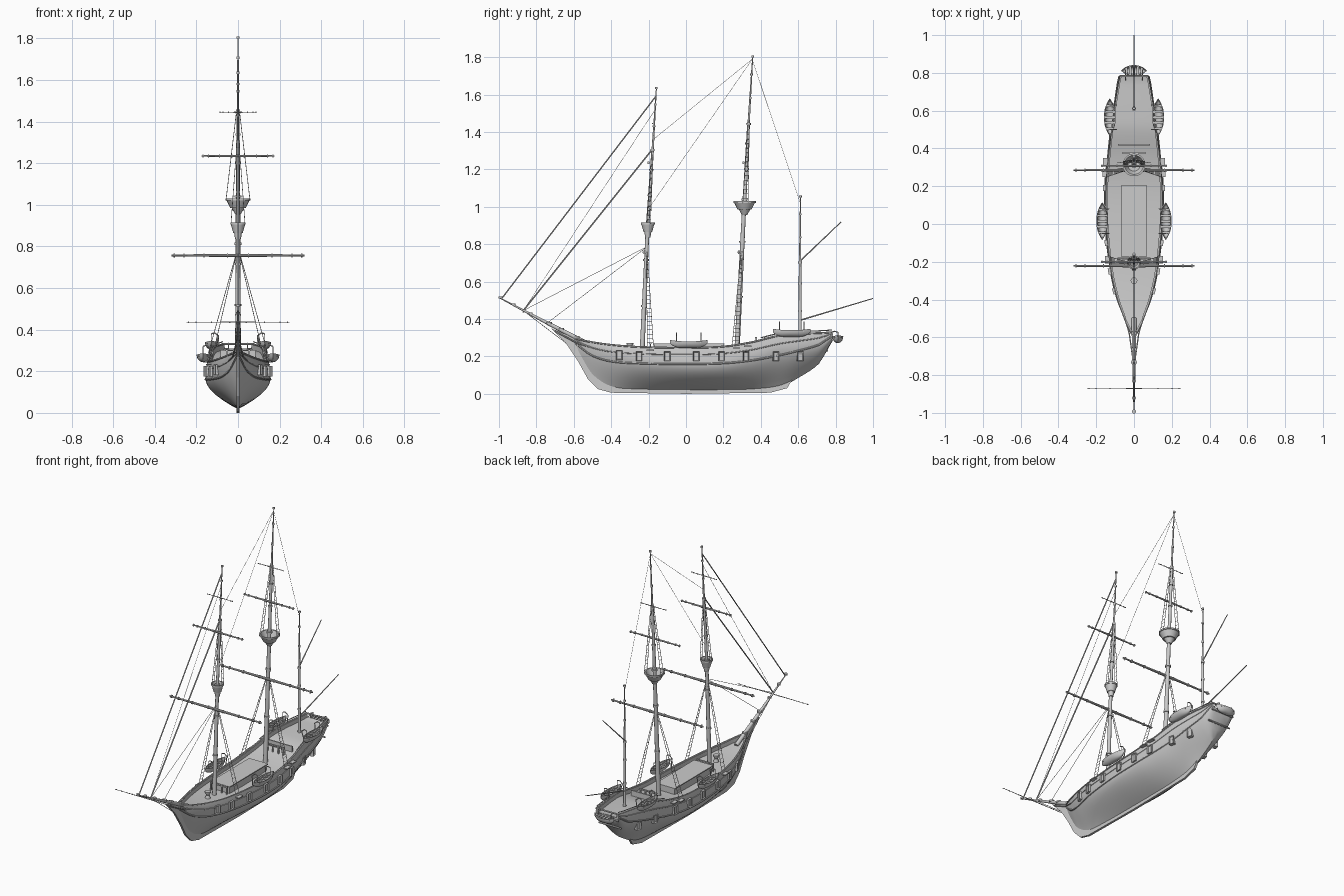
import bpy, bmesh, math
from mathutils import Vector as V, Matrix as M

if "Cube" in bpy.data.objects:
    bpy.data.objects.remove(bpy.data.objects["Cube"])


def finish(bm, name, smooth=True):
    bmesh.ops.recalc_face_normals(bm, faces=bm.faces)
    me = bpy.data.meshes.new(name)
    bm.to_mesh(me)
    bm.free()
    ob = bpy.data.objects.new(name, me)
    bpy.context.collection.objects.link(ob)
    if smooth:
        bpy.ops.object.select_all(action='DESELECT')
        ob.select_set(True)
        bpy.context.view_layer.objects.active = ob
        bpy.ops.object.shade_smooth_by_angle(angle=math.radians(35))
    return ob


def tube(bm, p, q, r1, r2=None, n=8):
    p, q = V(p), V(q)
    rot = (q - p).to_track_quat('Z', 'Y').to_matrix().to_4x4()
    bmesh.ops.create_cone(bm, cap_ends=True, segments=n, radius1=r1, radius2=r1 if r2 is None else r2,
                          depth=(q - p).length, matrix=M.Translation((p + q) / 2) @ rot)


def box(bm, c, s):
    return bmesh.ops.create_cube(bm, size=1, matrix=M.Translation(c) @ M.Diagonal((*s, 1)))['verts']


def path(bm, pts, r, n=6):
    for a, b in zip(pts, pts[1:]):
        tube(bm, a, b, r, n=n)


def grid(bm, rows, closed=False):
    vs = [[bm.verts.new(p) for p in row] for row in rows]
    n = len(vs[0])
    for a, b in zip(vs, vs[1:]):
        for i in range(n if closed else n - 1):
            j = (i + 1) % n
            bm.faces.new((a[i], a[j], b[j], b[i]))
    return vs


def lathe(bm, c, prof, n=16):
    ring = lambda r, z: [(c[0] + r * math.cos(2 * math.pi * i / n), c[1] + r * math.sin(2 * math.pi * i / n), z)
                         for i in range(n)]
    grid(bm, [ring(r, z) for r, z in prof + prof[:1]], True)
    bmesh.ops.remove_doubles(bm, verts=bm.verts, dist=1e-6)


# Hull lines: y, keel z, rail z, half width, section exponent, bilge height
ST = [(-.6, .25, .297, .004, 1, 1), (-.55, .16, .286, .028, 1.1, 1), (-.5, .085, .276, .052, 1.1, 1),
      (-.4, .03, .262, .09, 1.05, .9), (-.25, .02, .251, .126, 1, .75), (0, .018, .246, .153, .95, .65),
      (.2, .018, .253, .154, .95, .65), (.35, .02, .276, .142, 1, .72), (.5, .035, .312, .125, 1.1, .8),
      (.6, .085, .32, .112, 1, .75), (.71, .16, .325, .093, .7, .7), (.75, .225, .327, .086, .4, .6),
      (.785, .285, .33, .078, .25, .5)]


def line(y, k):
    y = min(max(y, ST[0][0]), ST[-1][0])
    i = max(j for j in range(len(ST) - 1) if ST[j][0] <= y)
    a, b = ST[i], ST[i + 1]
    slope = lambda m, n: (ST[n][k] - ST[m][k]) / (ST[n][0] - ST[m][0])
    h = b[0] - a[0]
    u = (y - a[0]) / h
    m0, m1 = slope(max(i - 1, 0), i + 1) * h, slope(i, min(i + 2, len(ST) - 1)) * h
    return ((2*u**3 - 3*u*u + 1) * a[k] + (u**3 - 2*u*u + u) * m0 + (3*u*u - 2*u**3) * b[k] + (u**3 - u*u) * m1)


def skin(y, t, s=1, off=0):
    zk, zt, w, p, tb = (line(y, k) for k in range(1, 6))
    f = max(0, math.sin(min(t / tb, 1) * math.pi / 2)) ** p
    if t > tb:
        f -= .05 * ((t - tb) / (1 - tb)) ** 2
    return V((s * (w * f + off), y, zk + (zt - zk) * t))


def skin_z(y, z, s=1, off=0):
    return skin(y, (z - line(y, 1)) / (line(y, 2) - line(y, 1)), s, off)


# Hull shell with bulwark and sunken deck in one loft
bm = bmesh.new()
rows = []
for i in range(57):
    y = -.6 + 1.385 * i / 56
    half = [skin(y, j / 14) for j in range(15)]
    top = half[-1]
    xi = max(top.x - .009, top.x * .4)
    dz = min(.026, (top.z - half[0].z) * .5)
    half += [V((xi, y, top.z)), V((xi, y, top.z - dz)), V((0, y, top.z - dz + .002))]
    rows.append(half + [V((-p.x, p.y, p.z)) for p in half[-2:0:-1]])
vs = grid(bm, rows, True)
for e in (vs[0], vs[-1]):
    bm.faces.new(e)
finish(bm, "hull")

# Keel, stem and rudder post
bm = bmesh.new()
prof = [(-.72, .35), (-.64, .268), (-.575, .17), (-.525, .08), (-.47, .025), (-.4, .006), (0, 0), (.45, .006),
        (.54, .03), (.575, .085), (.69, .155), (.68, .175), (.58, .11), (.5, .06), (0, .04), (-.4, .05),
        (-.5, .12), (-.57, .22), (-.6, .3), (-.66, .325)]
grid(bm, [[(x, *p) for p in prof] for x in (-.007, .007)], True)
for x in (0, len(prof)):
    bm.verts.ensure_lookup_table()
    bm.faces.new(bm.verts[x:x + len(prof)])
finish(bm, "keel_and_stem", False)

# Rails and wales following the hull
bm = bmesh.new()
for s in (-1, 1):
    for t, r in ((1, .005), (.84, .003), (.62, .005)):
        path(bm, [skin(-.595 + 1.375 * i / 40, t, s) for i in range(41)], r)
    path(bm, [skin(.4 + .38 * i / 10, 1, s) + V((0, 0, .012)) for i in range(11)], .003)
    path(bm, [(s * .045, -.51, .25), (s * .025, -.58, .27), (s * .008, -.7, .335)], .004)
for z, y in ((.331, .785), (.29, .785), (.23, .755)):
    tube(bm, (-.078, y, z), (.078, y, z), .005)
finish(bm, "rails_and_wales")

# Gun ports with recessed lids
bm = bmesh.new()
for s in (-1, 1):
    for y in (-.355, -.25, -.1, .055, .19, .32, .48, .61):
        z = .2 if y > -.3 else .207
        p = skin_z(y, z, s)
        d = skin_z(y + .01, z, s) - skin_z(y - .01, z, s)
        verts = box(bm, p, (.022, .032, .05))
        face = max({f for v in verts for f in v.link_faces}, key=lambda f: s * f.calc_center_median().x)
        bmesh.ops.inset_region(bm, faces=[face], thickness=.006, depth=-.006)
        bmesh.ops.rotate(bm, cent=p, matrix=M.Rotation(math.atan2(-d.x, d.y), 3, 'Z'),
                         verts=list({v for v in bm.verts if (v.co - p).length < .04}))
finish(bm, "gun_ports", False)

# Deck fittings: hatch house, fife rails, capstan, shroud channels
bm = bmesh.new()
box(bm, (0, .015, .24), (.12, .37, .05))
box(bm, (0, .015, .267), (.132, .382, .006))
box(bm, (0, .42, .285), (.17, .008, .035))
for y, z in ((-.19, .245), (.375, .275)):
    box(bm, (0, y, z + .025), (.12, .01, .007))
    for x in (-.055, -.02, .02, .055):
        box(bm, (x, y, z), (.007, .007, .06))
for s in (-1, 1):
    for y in (-.19, .27, .33):
        box(bm, skin(y, .93, s, .008), (.03, .04, .006))
finish(bm, "deck_fittings", False)
bm = bmesh.new()
lathe(bm, (0, -.3), [(.0, .23), (.016, .23), (.01, .25), (.018, .265), (.018, .272), (0, .272)], 12)
finish(bm, "capstan")

# Ship's boats and davits


def boat(name, c, rot, L=.1, W=.031, D=.036):
    bm = bmesh.new()
    rows = []
    for i in range(17):
        u = -1 + i / 8
        w = W * max(1 - abs(u) ** 2.4, .03)
        zk, zt = -D * (1 - .7 * u ** 4), .007 * u * u
        out = [(w * math.sin(a), -math.cos(a)) for a in [j * math.pi / 12 for j in range(-6, 7)]]
        ring = [(x, u * L, zt + (zt - zk) * h) for x, h in out]
        ring += [(x * .86, u * L * .97, zt + (zt - zk) * h * .8) for x, h in reversed(out)]
        rows.append(ring)
    vs = grid(bm, rows, True)
    for e in (vs[0], vs[-1]):
        bm.faces.new(e)
    for u in (-.6, -.3, 0, .3, .6):
        box(bm, (0, u * L, -.006), (2 * W * (1 - abs(u) ** 2.4) * .95, .013, .004))
    bmesh.ops.transform(bm, matrix=M.Translation(c) @ M.Rotation(rot, 4, 'Z'), verts=bm.verts)
    finish(bm, name)


bd = bmesh.new()
for s, side in ((-1, "left"), (1, "right")):
    for x, y, z, part in ((.168, .015, .28, "waist"), (.128, .565, .34, "quarter")):
        boat(f"{part}_boat_{side}", (s * x, y, z), 0)
        for dy in (-.065, .065):
            foot = skin(y + dy, .95, s, -.005)
            path(bd, [foot, (s * (x - .035), y + dy, z + .03), (s * (x - .015), y + dy, z + .045),
                      (s * x, y + dy, z + .04)], .003)
            tube(bd, (s * x, y + dy, z + .04), (s * x, y + dy, z - .02), .0015, n=4)
    path(bd, [(s * .045, .76, .32), (s * .045, .79, .335), (s * .045, .812, .33), (s * .045, .812, .29)], .003)
boat("stern_boat", (0, .812, .307), math.pi / 2, .068, .029)
finish(bd, "davits")

# Masts, raked aft, each in stepped sections with iron bands


def mast(name, pts, radii):
    bm = bmesh.new()
    for i in range(len(pts) - 1):
        a, b = V((0, *pts[i])), V((0, *pts[i + 1]))
        tube(bm, a, b, radii[i], radii[i] * .75 if i < len(pts) - 2 else .0025, 12)
        for u in (.35, .7, .97):
            c = a.lerp(b, u)
            tube(bm, c, c + V((0, 0, .01)), radii[i] * 1.2, n=12)
    finish(bm, name)


mast("fore_mast", [(-.235, .22), (-.204, .92), (-.178, 1.31), (-.158, 1.64)], [.013, .009, .006])
mast("main_mast", [(.272, .22), (.314, 1.06), (.335, 1.45), (.357, 1.81)], [.014, .01, .006])
mast("mizzen_mast", [(.61, .29), (.61, .71), (.612, 1.06)], [.009, .006])
mast("bowsprit", [(-.5, .255), (-.74, .378), (-1, .515)], [.013, .009])

# Crow's nests
for name, y, z, r, h in (("fore", -.204, .865, .037, .05), ("main", .313, .985, .06, .045)):
    bm = bmesh.new()
    lathe(bm, (0, y), [(0, z), (r * .62, z), (r * .92, z + h * .8), (r, z + h * .8), (r, z + h),
                       (r * .85, z + h), (r * .55, z + .006), (0, z + .006)], 20)
    lathe(bm, (0, y), [(0, z - .03), (.014, z - .03), (r * .5, z), (0, z)], 12)
    finish(bm, name + "_crows_nest")

# Yards, tapered to both ends
for name, y, z, L, r in (("fore_lower", -.222, .757, .32, .008), ("main_lower", .285, .757, .32, .008),
                         ("fore_top", -.2, 1.235, .175, .006), ("main_top", .308, 1.235, .175, .006),
                         ("fore_upper", -.18, 1.445, .088, .0025), ("main_upper", .325, 1.445, .088, .0025),
                         ("spritsail", -.87, .436, .248, .0025)):
    bm = bmesh.new()
    for s in (-1, 1):
        tube(bm, (0, y, z), (s * L, y, z), r, r * .55, 10)
        for u in (.15, .5, .8, .95):
            tube(bm, (s * u * L, y, z), (s * (u * L + .005), y, z), r * 1.25, n=10)
    finish(bm, name + "_yard")

# Gaff and boom
bm = bmesh.new()
tube(bm, (0, .61, .71), (0, .83, .92), .004, .0025)
tube(bm, (0, .615, .395), (0, 1, .51), .004, .0025)
finish(bm, "gaff_and_boom")

# Stays: y, z to y, z with radius
bm = bmesh.new()
for y1, z1, y2, z2, r in ((-.985, .51, -.162, 1.59, .0035), (-.87, .445, -.178, 1.31, .004),
                          (-.87, .445, -.165, 1.52, .001), (-.87, .445, -.203, .79, .0012),
                          (-.74, .38, -.203, .79, .0012), (.355, 1.79, -.175, 1.36, .0009),
                          (.355, 1.79, -.2, .99, .0009), (.357, 1.78, .611, 1.02, .0009),
                          (-.87, .445, -.64, .27, .0015)):
    tube(bm, (0, y1, z1), (0, y2, z2), r, n=6)
finish(bm, "stays")

# Shrouds: rope ladders mirrored to both sides
bm = bmesh.new()


def ladder(foot, gap, top, rungs):
    for s in (-1, 1):
        a, b = (V((s * foot[0], foot[1] + d, foot[2])) for d in (-gap, gap))
        t1, t2 = (V((s * top[0], top[1] + d, top[2])) for d in (-.003, .003))
        tube(bm, a, t1, .0016, n=5)
        tube(bm, b, t2, .0016, n=5)
        for i in range(1, rungs):
            tube(bm, a.lerp(t1, i / rungs), b.lerp(t2, i / rungs), .0013, n=4)


ladder((.128, -.19, .25), .016, (.008, -.21, .76), 22)
ladder((.15, .265, .26), .018, (.01, .298, .76), 22)
ladder((.058, .318, 1.02), .014, (.006, .336, 1.46), 18)
ladder((.034, -.2, .905), .01, (.005, -.178, 1.3), 16)
finish(bm, "shrouds")
